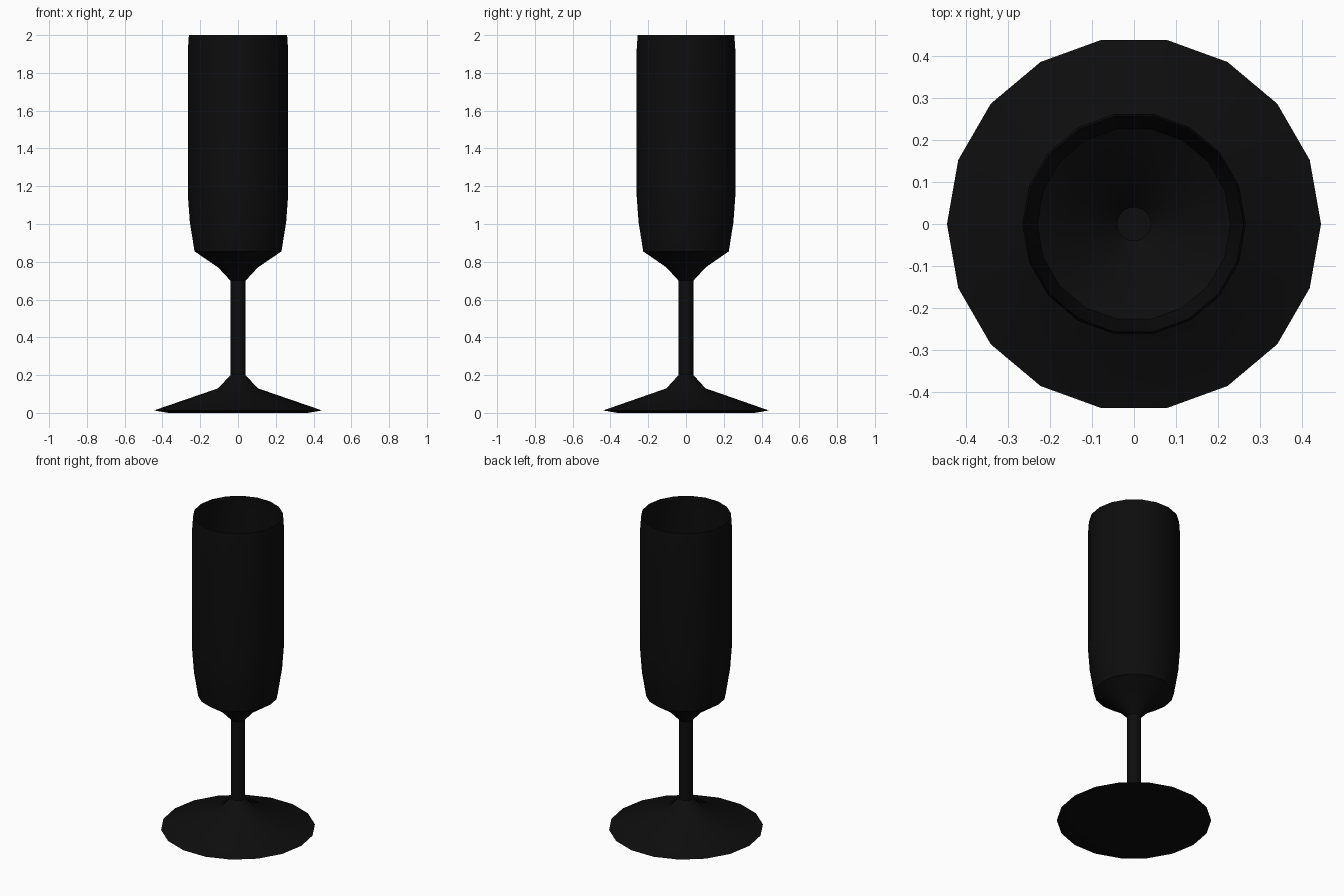
import bpy
import bmesh
from math import cos, sin, tau, radians

SIDES = 18

cube = bpy.data.objects.get("Cube")
if cube:
    bpy.data.objects.remove(cube, do_unlink=True)

# One near-black colour for the whole glass
black = bpy.data.materials.new("black_glass")
black.use_nodes = True
colour = (0.004, 0.004, 0.004, 1)
black.diffuse_color = colour
black.node_tree.nodes["Principled BSDF"].inputs["Base Color"].default_value = colour


def lathe(name, profile, cap_bottom=False):
    """Spin (radius, height) points around z."""
    bm = bmesh.new()
    rings = [[bm.verts.new((r * cos(tau * i / SIDES), r * sin(tau * i / SIDES), z))
              for i in range(SIDES)] for r, z in profile]
    for low, high in zip(rings, rings[1:]):
        for i in range(SIDES):
            j = (i + 1) % SIDES
            bm.faces.new((low[i], low[j], high[j], high[i]))
    if cap_bottom:
        bm.faces.new(rings[0][::-1])
    mesh = bpy.data.meshes.new(name)
    bm.to_mesh(mesh)
    bm.free()
    mesh.materials.append(black)
    obj = bpy.data.objects.new(name, mesh)
    bpy.context.collection.objects.link(obj)
    bpy.ops.object.select_all(action='DESELECT')
    obj.select_set(True)
    bpy.context.view_layer.objects.active = obj
    bpy.ops.object.shade_smooth_by_angle(angle=radians(30))
    return obj


# Foot: flat underside, thin rim, cone rising to the stem
lathe("foot", [(0.37, 0), (0.445, 0.013), (0.105, 0.13), (0.04, 0.2)], cap_bottom=True)

# Stem
lathe("stem", [(0.04, 0.2), (0.04, 0.7)])

# Bowl: thin open wall, slightly drawn in at the lip
lathe("bowl", [(0.04, 0.7), (0.105, 0.77), (0.23, 0.855), (0.255, 1.01),
               (0.266, 1.16), (0.266, 1.91), (0.26, 2.0)])
